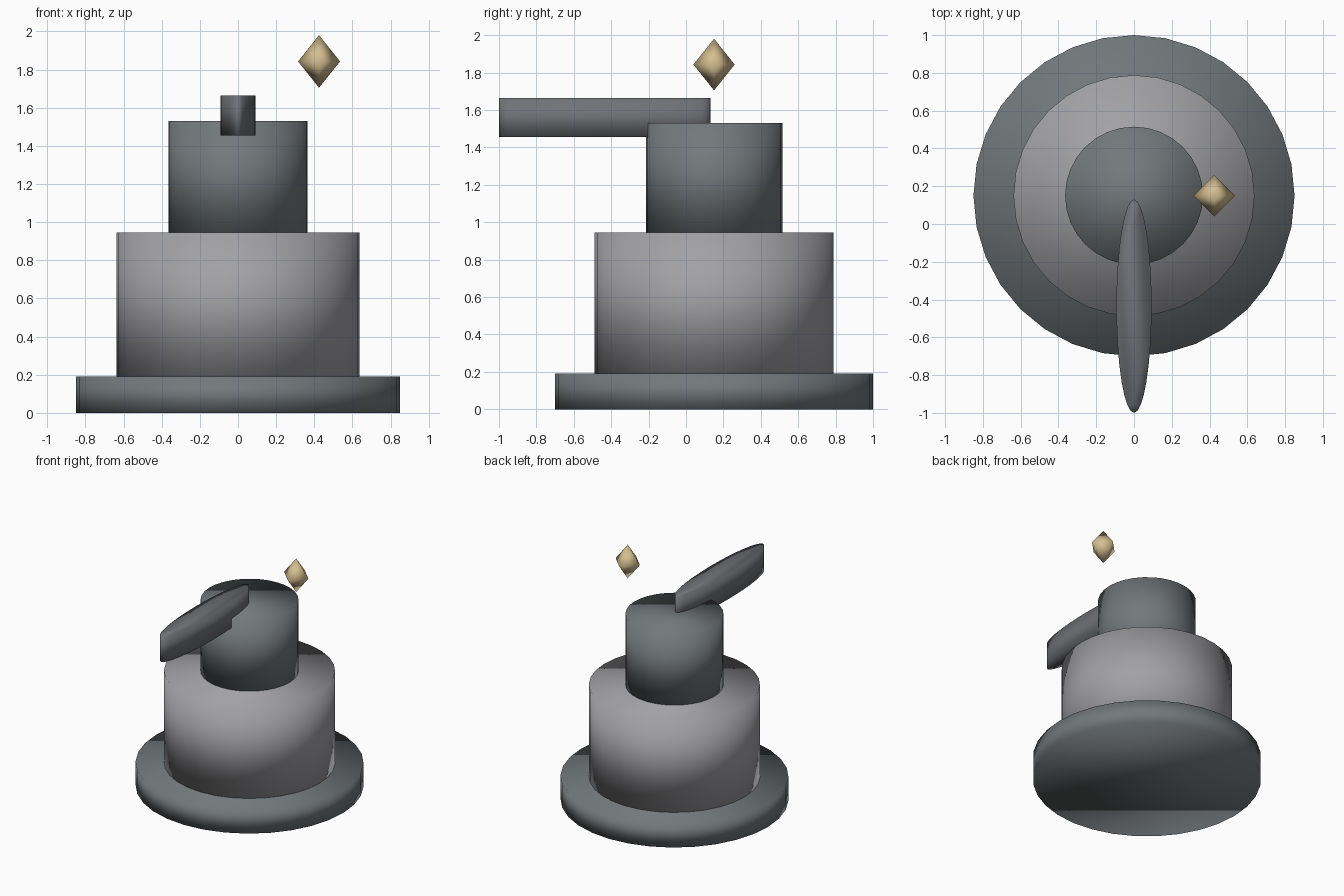
import bpy
import bmesh
from mathutils import Matrix, Vector

default = bpy.data.objects.get("Cube")
if default:
    bpy.data.objects.remove(default, do_unlink=True)

AXIS_Y = 0.15  # shared axis of the stacked drums


def material(name, rgb):
    mat = bpy.data.materials.new(name)
    mat.use_nodes = True
    color = (*rgb, 1.0)
    mat.diffuse_color = color
    mat.node_tree.nodes["Principled BSDF"].inputs["Base Color"].default_value = color
    return mat


def finish(name, bm, mat):
    mesh = bpy.data.meshes.new(name)
    bm.to_mesh(mesh)
    bm.free()
    mesh.materials.append(mat)
    # Soft shading runs over the rims as well
    mesh.shade_smooth()
    obj = bpy.data.objects.new(name, mesh)
    bpy.context.collection.objects.link(obj)
    return obj


def drum(name, mat, rx, ry, y, bottom, top):
    """Upright cylinder with an elliptical section."""
    bm = bmesh.new()
    place = Matrix.Translation((0, y, (bottom + top) / 2)) @ Matrix.Diagonal((rx, ry, top - bottom, 1))
    bmesh.ops.create_cone(bm, cap_ends=True, segments=32, radius1=1, radius2=1, depth=1, matrix=place)
    return finish(name, bm, mat)


def gem(name, mat, center, width, height):
    """Eight-sided double pyramid."""
    bm = bmesh.new()
    c = Vector(center)
    ring = [bm.verts.new(c + Vector(d) * width) for d in ((1, 0, 0), (0, 1, 0), (-1, 0, 0), (0, -1, 0))]
    tip = bm.verts.new(c + Vector((0, 0, height)))
    foot = bm.verts.new(c - Vector((0, 0, height)))
    for i, a in enumerate(ring):
        b = ring[(i + 1) % 4]
        bm.faces.new((a, b, tip))
        bm.faces.new((b, a, foot))
    return finish(name, bm, mat)


dark_grey = material("dark grey", (0.17, 0.19, 0.20))
light_grey = material("light grey", (0.36, 0.36, 0.38))
arm_grey = material("arm grey", (0.165, 0.17, 0.185))
sand = material("sand", (0.67, 0.52, 0.28))

# Stacked round tiers
drum("base", dark_grey, 0.85, 0.85, AXIS_Y, 0.0, 0.19)
drum("body", light_grey, 0.638, 0.638, AXIS_Y, 0.19, 0.945)
drum("neck", dark_grey, 0.365, 0.365, AXIS_Y, 0.945, 1.53)

# Spout arm reaching forward, and the gem floating beside it
drum("spout", arm_grey, 0.093, 0.565, -0.435, 1.455, 1.665)
gem("floating_gem", sand, (0.425, AXIS_Y, 1.843), 0.11, 0.138)
